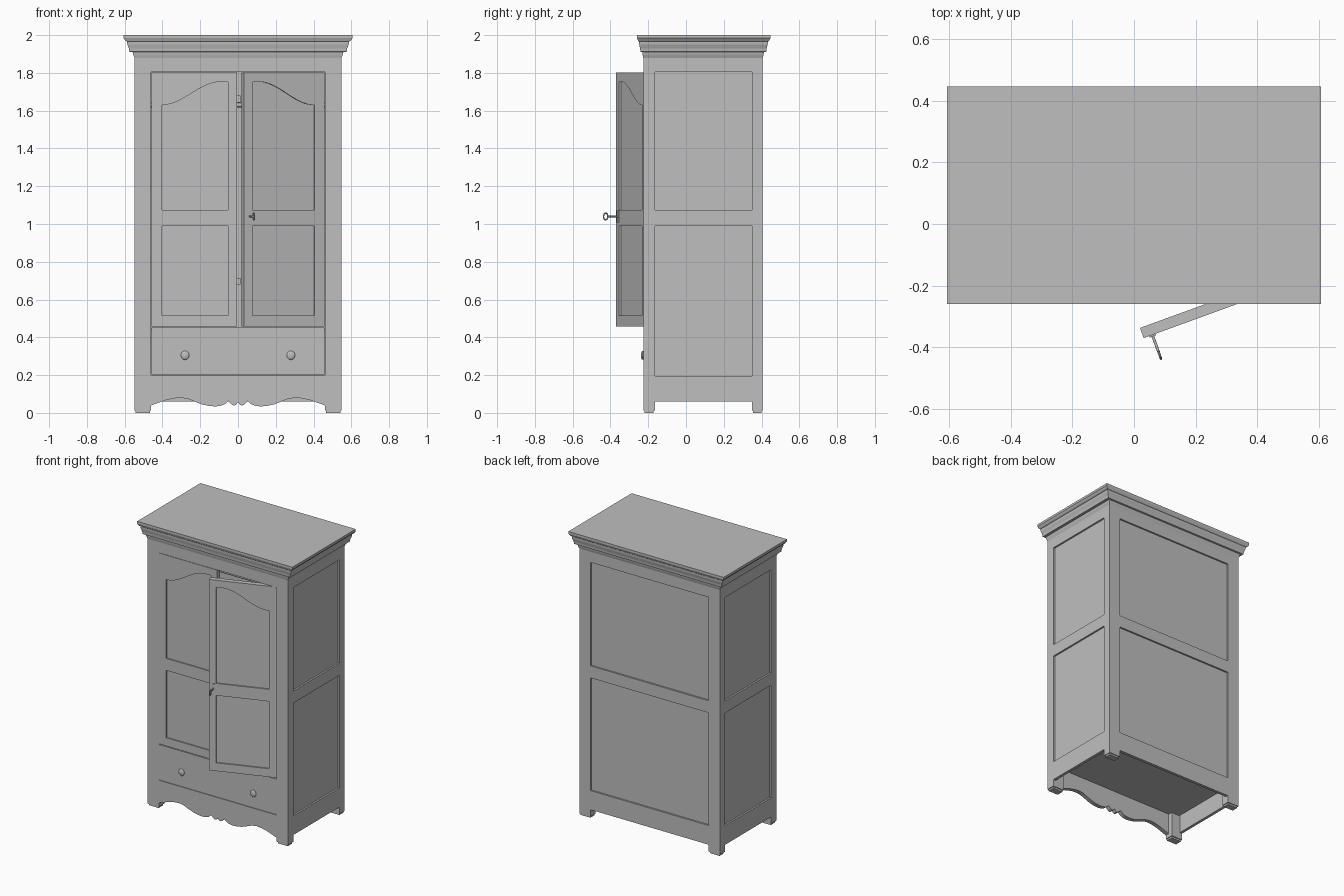
import bpy, bmesh, math
from mathutils import Matrix, Vector

if "Cube" in bpy.data.objects:
    bpy.data.objects.remove(bpy.data.objects["Cube"])

grey = bpy.data.materials.new("grey")
grey.diffuse_color = (0.52, 0.52, 0.52, 1)
grey.use_nodes = True
grey.node_tree.nodes["Principled BSDF"].inputs["Base Color"].default_value = grey.diffuse_color

HX, Y0, Y1 = 0.548, -0.226, 0.406      # carcass half width, front and back
POST = 0.46                            # inner edge of the corner posts


def add(name, mesh, smooth=False):
    ob = bpy.data.objects.new(name, mesh)
    bpy.context.collection.objects.link(ob)
    mesh.materials.clear()
    mesh.materials.append(grey)
    if smooth:
        bpy.ops.object.select_all(action='DESELECT')
        ob.select_set(True)
        bpy.context.view_layer.objects.active = ob
        bpy.ops.object.shade_smooth_by_angle(angle=math.radians(35))
    return ob


def from_bm(name, bm, smooth=False):
    bmesh.ops.recalc_face_normals(bm, faces=bm.faces)
    me = bpy.data.meshes.new(name)
    bm.to_mesh(me)
    bm.free()
    return add(name, me, smooth)


def box(name, x, y, z):
    bm = bmesh.new()
    size = Vector((x[1] - x[0], y[1] - y[0], z[1] - z[0]))
    mid = Vector((sum(x), sum(y), sum(z))) / 2
    bmesh.ops.create_cube(bm, size=1, matrix=Matrix.Translation(mid) @ Matrix.Diagonal((*size, 1)))
    return from_bm(name, bm)


def rect(a, b, lo, hi):
    return [(a, lo), (b, lo), (b, hi), (a, hi)]


def plate(name, outlines, lo, hi, side=False):
    """Flat board with holes; upright facing y, or facing x when side is set."""
    cu = bpy.data.curves.new(name, 'CURVE')
    cu.dimensions, cu.fill_mode, cu.extrude = '2D', 'BOTH', (hi - lo) / 2
    for pts in outlines:
        sp = cu.splines.new('POLY')
        sp.points.add(len(pts) - 1)
        sp.use_cyclic_u = True
        for p, (u, v) in zip(sp.points, pts):
            p.co = (u, v, 0, 1)
    tmp = bpy.data.objects.new(name + "_curve", cu)
    bpy.context.collection.objects.link(tmp)
    dg = bpy.context.evaluated_depsgraph_get()
    me = bpy.data.meshes.new_from_object(tmp.evaluated_get(dg))
    bpy.data.objects.remove(tmp)
    bm = bmesh.new()
    bm.from_mesh(me)
    bmesh.ops.remove_doubles(bm, verts=bm.verts, dist=1e-5)
    mid = (lo + hi) / 2
    rot = Matrix.Rotation(math.pi / 2, 4, 'X')
    if side:
        m = Matrix.Translation((mid, 0, 0)) @ Matrix.Rotation(math.pi / 2, 4, 'Z') @ rot
    else:
        m = Matrix.Translation((0, mid, 0)) @ rot
    bm.transform(m)
    return from_bm(name, bm, True)


def rod(name, a, b, r):
    a, b = Vector(a), Vector(b)
    bm = bmesh.new()
    m = Matrix.Translation((a + b) / 2) @ (b - a).to_track_quat('Z', 'Y').to_matrix().to_4x4()
    bmesh.ops.create_cone(bm, cap_ends=True, segments=16, radius1=r, radius2=r,
                          depth=(b - a).length, matrix=m)
    return from_bm(name, bm, True)


# Front frame with scalloped apron, one opening for doors and drawer
half = [(0.46, 0.012), (0.46, 0.04), (0.42, 0.054), (0.38, 0.068), (0.34, 0.077), (0.30, 0.08),
        (0.265, 0.074), (0.23, 0.06), (0.19, 0.045), (0.155, 0.037), (0.12, 0.034), (0.09, 0.038),
        (0.07, 0.046), (0.052, 0.062), (0.042, 0.054), (0.03, 0.042), (0.018, 0.039), (0.008, 0.045)]
scallop = half + [(0, 0.058)] + [(-x, z) for x, z in reversed(half)]
outer = [(HX, 1.9), (HX, 0.012)] + scallop + [(-HX, 0.012), (-HX, 1.9)]
plate("front_frame", [outer, rect(-POST, POST, 0.2, 1.805)], Y0, Y0 + 0.03)


# Side and back frames with two panel openings each
def frame(a, b, ia, ib):
    return [[(a, 0.012), (ia, 0.012), (ia, 0.06), (ib, 0.06), (ib, 0.012), (b, 0.012), (b, 1.9), (a, 1.9)],
            rect(ia, ib, 0.195, 0.99), rect(ia, ib, 1.075, 1.805)]


plate("back_frame", frame(-HX, HX, -POST, POST), Y1 - 0.02, Y1)
box("back_panel", (-0.52, 0.52), (Y1 - 0.03, Y1 - 0.012), (0.19, 1.85))
for s, tag in ((-1, "left"), (1, "right")):
    lo, hi = sorted((s * HX, s * (HX - 0.02)))
    plate(tag + "_side_frame", frame(Y0 + 0.03, Y1 - 0.02, -0.165, 0.35), lo, hi, True)
    lo, hi = sorted((s * (HX - 0.012), s * (HX - 0.03)))
    box(tag + "_side_panel", (lo, hi), (Y0 + 0.03, Y1 - 0.025), (0.19, 1.85))
    # Feet: inner blocks and thin pads
    fx = sorted((s * POST, s * (HX - 0.02)))
    px = sorted((s * (POST + 0.006), s * (HX - 0.006)))
    for end, fy, py in (("front", (Y0 + 0.03, -0.165), (Y0 + 0.006, -0.171)),
                        ("back", (0.35, Y1 - 0.02), (0.356, Y1 - 0.006))):
        box(f"{tag}_{end}_foot", fx, fy, (0.012, 0.19))
        box(f"{tag}_{end}_pad", px, py, (0, 0.012))

# Interior boards and hanging rail
for name, z in (("bottom_board", 0.185), ("cupboard_floor", 0.435), ("ceiling_board", 1.84)):
    box(name, (-0.525, 0.525), (Y0 + 0.032, Y1 - 0.025), (z, z + 0.015))
rod("hanging_rail", (-0.52, 0.09, 1.63), (0.52, 0.09, 1.63), 0.012)

# Cornice: stacked rings that step outwards
steps = [(0, 1.88), (0.006, 1.895), (0.01, 1.91), (0.027, 1.912), (0.03, 1.93), (0.038, 1.95),
         (0.04, 1.966), (0.048, 1.97), (0.055, 1.98), (0.058, 1.984), (0.058, 2.0)]
bm = bmesh.new()
rings = []
for d, z in steps:
    x, a, b = HX + d, Y0 - d * 0.57, Y1 + d * 0.7
    rings.append([bm.verts.new(c) for c in ((-x, a, z), (x, a, z), (x, b, z), (-x, b, z))])
for r, q in zip(rings, rings[1:]):
    for i in range(4):
        bm.faces.new((r[i], r[(i + 1) % 4], q[(i + 1) % 4], q[i]))
bm.faces.new(rings[0])
bm.faces.new(rings[-1])
from_bm("cornice", bm)

# Drawer front with two knobs
box("drawer_front", (-POST + 0.003, POST - 0.003), (Y0, Y0 + 0.03), (0.203, 0.452))
for x in (-0.28, 0.28):
    bm = bmesh.new()
    m = Matrix.Translation((x, Y0 - 0.004, 0.305)) @ Matrix.Diagonal((0.022, 0.009, 0.024, 1))
    bmesh.ops.create_uvsphere(bm, u_segments=20, v_segments=12, radius=1, matrix=m)
    from_bm("drawer_knob", bm, True)


# Doors: hinge edge at local x = 0, outer face at local y = 0
W = 0.453


def door(tag, s):
    arch = [(0.055 + 0.35 * t, 1.63 + 0.123 * (1 - math.cos(math.pi * min(1, t * 1.12))) / 2)
            for t in (i / 20 for i in range(20, -1, -1))]
    loops = [rect(0, W, 0.457, 1.803), rect(0.055, 0.405, 0.515, 0.99),
             [(0.055, 1.075), (0.405, 1.075)] + arch]
    loops = [[(s * x, z) for x, z in l] for l in loops]
    return [plate(tag + "_door_frame", loops, 0, 0.035),
            box(tag + "_door_panel", sorted((s * 0.04, s * 0.42)), (0.009, 0.026), (0.5, 1.77))]


left = door("left", 1)
for z in (0.697, 1.662):
    left.append(box("door_catch", (W, W + 0.018), (0.018, 0.03), (z - 0.018, z + 0.018)))
for ob in left:
    ob.location = (-0.458, Y0, 0)

# Right door stands ajar, with keyhole plate and key
right = door("right", -1)
kx, kz = -0.423, 1.04
right.append(box("keyhole_plate", (kx - 0.011, kx + 0.011), (-0.005, 0), (kz - 0.032, kz + 0.032)))
right.append(rod("key_shaft", (kx, 0, kz), (kx, -0.058, kz), 0.0045))
bm = bmesh.new()
N, M = 20, 8
grid = [[bm.verts.new((kx + 0.004 * math.sin(b),
                       -0.07 + (0.012 + 0.004 * math.cos(b)) * math.cos(a),
                       kz + (0.018 + 0.004 * math.cos(b)) * math.sin(a)))
         for b in (2 * math.pi * j / M for j in range(M))]
        for a in (2 * math.pi * i / N for i in range(N))]
for i in range(N):
    for j in range(M):
        g, h, k = grid[i], grid[(i + 1) % N], (j + 1) % M
        bm.faces.new((g[j], h[j], h[k], g[k]))
right.append(from_bm("key_bow", bm, True))
for ob in right:
    ob.location = (0.457, -0.215, 0)
    ob.rotation_euler.z = math.radians(20)
